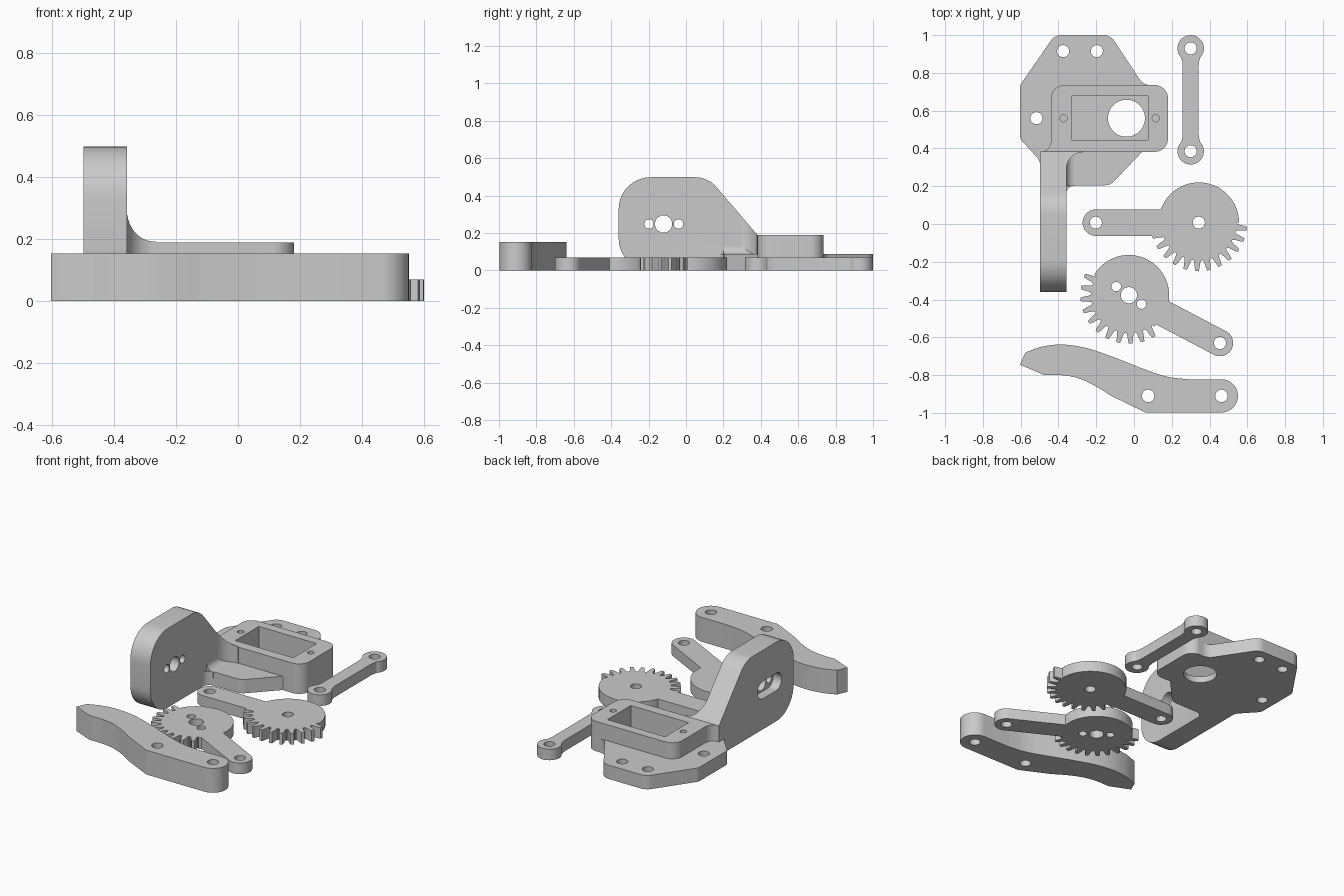
import bpy, bmesh
from math import sin, cos, pi, radians, atan2
from mathutils import Vector

if "Cube" in bpy.data.objects:
    bpy.data.objects.remove(bpy.data.objects["Cube"])

grey = bpy.data.materials.new("plain_grey")
grey.use_nodes = True
COLOUR = (0.59, 0.59, 0.59, 1)
grey.diffuse_color = COLOUR
grey.node_tree.nodes["Principled BSDF"].inputs["Base Color"].default_value = COLOUR

THIN = 0.07  # thickness of links and gears


def prism(name, loop, low, high, axis="Z"):
    """Extrude a 2D outline along an axis."""
    place = {"Z": lambda u, v, w: (u, v, w),
             "X": lambda u, v, w: (w, u, v),
             "Y": lambda u, v, w: (u, w, v)}[axis]
    bm = bmesh.new()
    rings = [[bm.verts.new(place(u, v, w)) for u, v in loop] for w in (low, high)]
    n = len(loop)
    for ring in rings:
        bm.faces.new(ring)
    for i in range(n):
        j = (i + 1) % n
        bm.faces.new((rings[0][i], rings[0][j], rings[1][j], rings[1][i]))
    bmesh.ops.recalc_face_normals(bm, faces=bm.faces)
    mesh = bpy.data.meshes.new(name)
    bm.to_mesh(mesh)
    bm.free()
    mesh.materials.append(grey)
    obj = bpy.data.objects.new(name, mesh)
    bpy.context.collection.objects.link(obj)
    return obj


def combine(obj, other, operation="UNION"):
    mod = obj.modifiers.new("combine", "BOOLEAN")
    mod.operation, mod.solver, mod.object = operation, "EXACT", other
    bpy.context.view_layer.objects.active = obj
    bpy.ops.object.modifier_apply(modifier=mod.name)
    bpy.data.objects.remove(other)


def circle(x, y, r, n=48):
    return [(x + r * cos(2 * pi * i / n), y + r * sin(2 * pi * i / n)) for i in range(n)]


def capsule(a, b, r, n=20):
    """Outline of a bar with round ends."""
    t = atan2(b[1] - a[1], b[0] - a[0])
    out = []
    for (x, y), start in ((b, t - pi / 2), (a, t + pi / 2)):
        out += [(x + r * cos(start + pi * i / n), y + r * sin(start + pi * i / n))
                for i in range(n + 1)]
    return out


def rounded(corners, n=10):
    """Outline from (x, y, radius) corners, convex or concave."""
    out = []
    for i, (x, y, r) in enumerate(corners):
        p = Vector((x, y))
        if not r:
            out.append((x, y))
            continue
        a = (Vector(corners[i - 1][:2]) - p).normalized()
        b = (Vector(corners[(i + 1) % len(corners)][:2]) - p).normalized()
        half = abs(a.angle(b)) / 2
        centre = p + (a + b).normalized() * (r / sin(half))
        reach = r * cos(half) / sin(half)
        s, e = p + a * reach - centre, p + b * reach - centre
        start = atan2(s.y, s.x)
        sweep = (atan2(e.y, e.x) - start + pi) % (2 * pi) - pi
        out += [(centre.x + r * cos(start + sweep * k / n),
                 centre.y + r * sin(start + sweep * k / n)) for k in range(n + 1)]
    return out


def spline(points, n=6):
    """Smooth curve through the points."""
    p = [Vector(q) for q in points]
    p = [2 * p[0] - p[1]] + p + [2 * p[-1] - p[-2]]
    out = []
    for i in range(1, len(p) - 2):
        a, b, c, d = p[i - 1:i + 3]
        for k in range(n):
            t = k / n
            out.append(tuple(0.5 * (2 * b + (c - a) * t + (2 * a - 5 * b + 4 * c - d) * t ** 2
                                    + (3 * b - a - 3 * c + d) * t ** 3)))
    return out + [tuple(p[-2])]


def drill(obj, holes, low=-0.1, high=0.3, axis="Z"):
    for x, y, r in holes:
        combine(obj, prism("drill", circle(x, y, r), low, high, axis), "DIFFERENCE")


def finish(obj):
    bpy.ops.object.select_all(action="DESELECT")
    obj.select_set(True)
    bpy.context.view_layer.objects.active = obj
    bpy.ops.object.shade_smooth_by_angle(angle=radians(25))


# Mounting bracket: base plate
bracket = prism("motor_bracket", rounded([
    (-0.42, 1, .07), (-0.125, 1, .07), (0.05, .735, .07), (0.12, .735, 0),
    (0.12, .39, 0), (0.05, .39, .05), (-0.125, .205, .07), (-0.36, .205, .05),
    (-0.36, .12, 0), (-0.43, .12, 0), (-0.43, .25, 0), (-0.497, .25, 0),
    (-0.497, .335, .06), (-0.603, .45, .05), (-0.603, .735, .05)]), 0, 0.087)

# Raised motor housing
combine(bracket, prism("housing", rounded([
    (-0.496, .36, 0), (-0.496, .382, 0), (-0.44, .382, .055), (-0.44, .735, .07),
    (0.18, .735, .07), (0.18, .382, .07), (-0.37, .382, 0), (-0.37, .36, 0)]), 0, 0.188))

# Upright wall and the curved web joining it to the housing
wall_side = rounded([(-0.36, 0, .17), (-0.36, .498, .17), (0.118, .498, .15),
                     (0.383, .188, 0), (0.383, 0, 0)])
combine(bracket, prism("wall", wall_side, -0.498, -0.358, "X"))
web = prism("web", rounded([(-0.4, .39, 0), (-0.4, .29, 0), (-0.358, .29, 0),
                            (-0.358, .38, .088), (-0.265, .38, 0), (-0.265, .39, 0)]), 0, 0.4)
combine(web, prism("web_trim", wall_side, -0.45, -0.2, "X"), "INTERSECT")
combine(bracket, web)
combine(bracket, prism("wall_fillet", rounded([
    (-0.4, .05, 0), (-0.4, .132, 0), (-0.358, .132, 0), (-0.358, .087, .044),
    (-0.313, .087, 0), (-0.313, .05, 0)]), 0.2, 0.385, "Y"))

# Motor pocket, shaft opening, screw holes and horn recess
combine(bracket, prism("pocket", [(-0.33, .445), (0.073, .445), (0.073, .678), (-0.33, .678)],
                       0.04, 0.3), "DIFFERENCE")
drill(bracket, [(-0.04, .56, .098), (-0.375, .915, .032), (-0.197, .915, .032),
                (-0.517, .56, .032)])
drill(bracket, [(-0.373, .56, .019), (0.115, .56, .019)], low=0.06)
drill(bracket, [(-0.12, .248, .046), (-0.198, .248, .025), (-0.04, .248, .025)],
      -0.6, -0.3, "X")
combine(bracket, prism("recess", capsule((-0.185, .248), (-0.055, .248), 0.055),
                       -0.6, -0.44, "X"), "DIFFERENCE")
finish(bracket)

# Straight link with round eyes
link = prism("straight_link", [(0.3 + side * w, 0.6575 + side * end * y)
                               for side in (1, -1) for end, row in (
    (-1, ((.05, .222), (.044, .2), (.042, .18))), (1, ((.042, .18), (.044, .2), (.05, .222))))
    for w, y in row], 0, THIN)
for y in (0.385, 0.93):
    combine(link, prism("eye", circle(0.3, y, 0.07), 0, THIN))
drill(link, [(0.3, .385, .032), (0.3, .93, .032)])
finish(link)


# Sector gears with arms
def sector_gear(name, centre, end, first, last, count, holes):
    cx, cy = centre
    step = (first - last) / (count - 1)
    loop = []

    def polar(r, deg):
        loop.append((cx + r * cos(radians(deg)), cy + r * sin(radians(deg))))

    for k in range(count):  # teeth run clockwise
        mid = first - k * step
        for off, r in ((.5, .199), (.38, .202), (.29, .215), (.22, .238), (.14, .257),
                       (-.14, .257), (-.22, .238), (-.29, .215), (-.38, .202)):
            polar(r, mid + off * step)
    start, sweep = last - step * .5, 360 - count * step
    for k in range(61):  # plain rim
        polar(0.213, start - sweep * k / 60)
    gear = prism(name, loop, 0, THIN)
    combine(gear, prism("arm", capsule(centre, end, 0.07), 0, THIN))
    drill(gear, holes + [(*end, .032)])
    finish(gear)


sector_gear("driven_gear", (0.343, .007), (-0.202, .007), -7, -163, 12, [(0.343, .007, .032)])
sector_gear("drive_gear", (-0.027, -.377), (0.455, -.63), -59, -204, 11,
            [(-0.027, -.377, .043), (-0.094, -.331, .025), (0.04, -.424, .025)])

# Curved gripper finger
tip_top = spline([(-0.575, -.68), (-0.49, -.65), (-0.38, -.638), (-0.25, -.657), (-0.1, -.708),
                  (0.05, -.767), (0.17, -.807), (0.28, -.822)])
heel = [(0.463 + .0875 * sin(a * pi / 20), -.91 + .0875 * cos(a * pi / 20)) for a in range(21)]
belly = spline([(-0.12, -.91), (-0.21, -.855), (-0.3, -.815), (-0.39, -.8), (-0.475, -.8)])
finger = prism("gripper_finger", tip_top + heel + [(0.06, -.9975)] + belly + [(-0.603, -.745)],
               0, 0.153)
drill(finger, [(0.075, -.91, .033), (0.463, -.91, .033)])
finish(finger)
